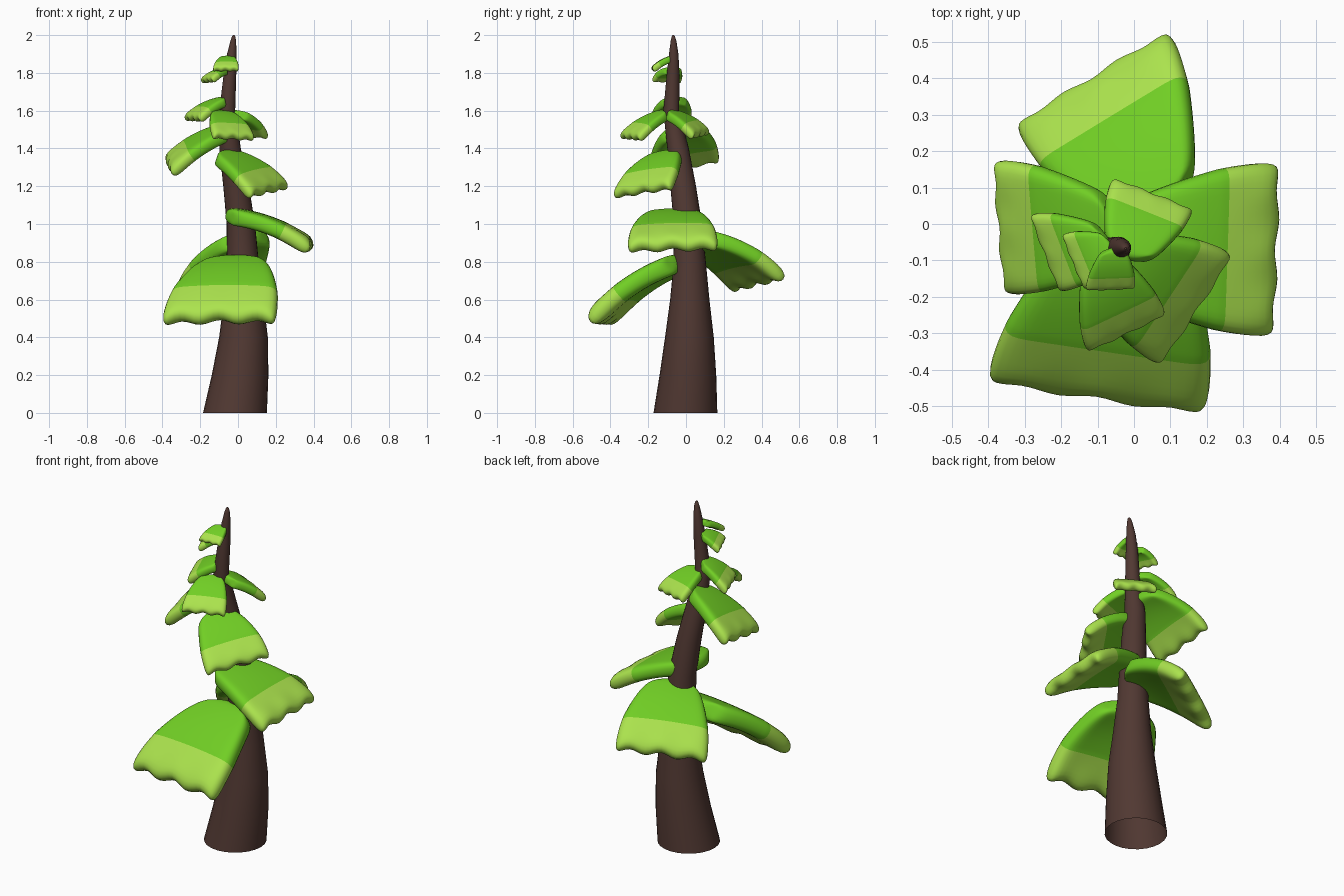
import bpy, bmesh, math
from mathutils import Vector

if "Cube" in bpy.data.objects:
    bpy.data.objects.remove(bpy.data.objects["Cube"])


def material(name, rgb):
    m = bpy.data.materials.new(name)
    m.diffuse_color = (*rgb, 1)
    m.use_nodes = True
    m.node_tree.nodes["Principled BSDF"].inputs["Base Color"].default_value = m.diffuse_color
    return m


bark = material("dark brown bark", (0.082, 0.040, 0.032))
green = material("leaf green", (0.165, 0.62, 0.018))
light = material("light leaf tip", (0.41, 0.77, 0.075))


def make_object(name, bm, mats):
    me = bpy.data.meshes.new(name)
    bm.to_mesh(me)
    bm.free()
    for m in mats:
        me.materials.append(m)
    ob = bpy.data.objects.new(name, me)
    bpy.context.collection.objects.link(ob)
    return ob


# Crooked tapering trunk, open underneath: (z, centre x, centre y, radius)
RINGS = [(0, -.016, -.003, .169), (.2, .011, .010, .150), (.4, .029, .018, .129),
         (.6, .03, .02, .104), (.8, .025, .02, .085), (1.0, .015, .01, .075),
         (1.2, -.01, -.015, .068), (1.4, -.042, -.042, .057), (1.6, -.057, -.078, .042),
         (1.8, -.042, -.068, .033), (1.9, -.033, -.065, .025), (1.97, -.025, -.066, .015),
         (1.995, -.023, -.067, .008), (2.0, -.023, -.067, .003)]
SIDES = 24
bm = bmesh.new()
loops = []
for z, x, y, r in RINGS:
    loops.append([bm.verts.new((x + r * math.cos(2 * math.pi * k / SIDES),
                                y + r * math.sin(2 * math.pi * k / SIDES), z))
                  for k in range(SIDES)])
for a, b in zip(loops, loops[1:]):
    for k in range(SIDES):
        n = (k + 1) % SIDES
        bm.faces.new((a[k], a[n], b[n], b[k])).smooth = True
bm.faces.new(loops[-1])
make_object("trunk", bm, [bark])

# Leaf rows: (distance along the leaf, share of the tip width)
ROWS = [(-.05, .46), (.12, .60), (.3, .73), (.48, .84), (.635, .92), (.655, .93),
        (.84, .99), (1.04, 1.01)]
COLS = 7


def leaf(name, base, left, right):
    """Drooping fan from the base point to a scalloped edge between two corners."""
    base, left, right = Vector(base), Vector(left), Vector(right)
    mid, half = (left + right) / 2, (right - left) / 2 * 1.05
    width = half.length * 2
    mid.z -= .008 + .025 * width
    span = mid - base
    out = Vector((span.x, span.y, 0)).normalized()
    bm = bmesh.new()
    grid = []
    for i, (u, w) in enumerate(ROWS):
        row = []
        for j in range(COLS):
            v = 2 * j / (COLS - 1) - 1
            p = base + span * u + half * (v * w)
            p.z += 0.28 * width * u * (1 - u)                 # lengthwise arch
            p.z += 0.022 * width * (0.4 - v * v)              # drooping sides
            if i == 0:                                        # rounded root
                p += out * (0.10 * width * v * v)
            if i == len(ROWS) - 1:                            # scalloped tip
                s = 1 if j % 2 == 0 else -1
                p += (out * .5 - Vector((0, 0, 1))) * (s * .065 * width)
            row.append(bm.verts.new(p))
        grid.append(row)
    for i in range(len(ROWS) - 1):
        for j in range(COLS - 1):
            f = bm.faces.new((grid[i][j], grid[i + 1][j], grid[i + 1][j + 1], grid[i][j + 1]))
            f.smooth = True
            f.material_index = 1 if ROWS[i][0] > .65 else 0   # light outer part
    bmesh.ops.recalc_face_normals(bm, faces=bm.faces)
    ob = make_object(name, bm, [green, light])
    so = ob.modifiers.new("thickness", 'SOLIDIFY')
    so.thickness = 0.014 + 0.15 * width
    so.offset = 0
    sub = ob.modifiers.new("rounding", 'SUBSURF')
    sub.levels = sub.render_levels = 2


# Foliage spiralling up the trunk: base, then the two tip corners
LEAVES = [
    ((-.01, -.03, .79), (-.39, -.41, .525), (.19, -.495, .53)),
    ((.06, .03, .92), (.10, .51, .75), (-.31, .26, .69)),
    ((-.05, -.07, 1.04), (.365, -.30, .90), (.38, .16, .91)),
    ((-.085, -.10, 1.36), (.06, -.375, 1.175), (.255, -.08, 1.22)),
    ((-.05, -.02, 1.49), (-.37, .17, 1.365), (-.34, -.185, 1.295)),
    ((-.09, -.11, 1.58), (-.13, -.34, 1.48), (.08, -.24, 1.47)),
    ((-.02, -.09, 1.58), (.155, .03, 1.48), (-.06, .115, 1.50)),
    ((-.07, -.055, 1.65), (-.275, .025, 1.575), (-.195, -.18, 1.57)),
    ((-.06, -.065, 1.81), (-.19, -.03, 1.77), (-.13, -.175, 1.775)),
    ((-.055, -.07, 1.875), (-.13, -.175, 1.83), (0, -.17, 1.83)),
]
for n, pts in enumerate(LEAVES, 1):
    leaf(f"leaf_{n:02d}", *pts)
